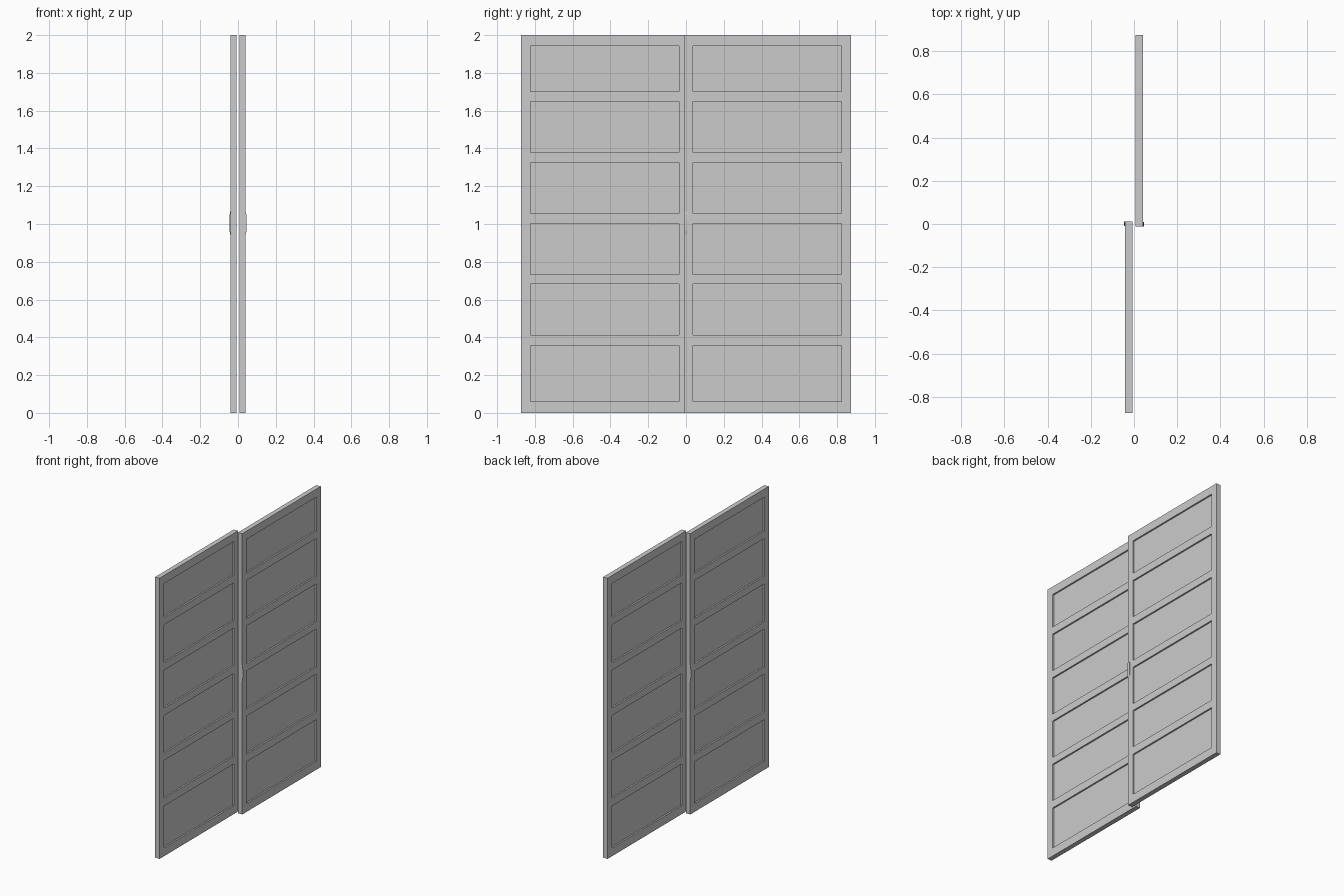
import bpy
import bmesh
import math
from mathutils import Matrix, Vector

cube = bpy.data.objects.get("Cube")
if cube:
    bpy.data.objects.remove(cube, do_unlink=True)

grey = bpy.data.materials.new("plain grey")
grey.use_nodes = True
COLOUR = (0.6, 0.6, 0.6, 1.0)
grey.diffuse_color = COLOUR
grey.node_tree.nodes["Principled BSDF"].inputs["Base Color"].default_value = COLOUR

# Door leaf measures
X_IN, X_OUT = 0.007, 0.041
RECESS = 0.011
Y_CUTS = [-0.011, 0.037, 0.823, 0.873]
OPENINGS = [(0.06, 0.357), (0.412, 0.682), (0.733, 1.003),
            (1.055, 1.325), (1.378, 1.648), (1.702, 1.942)]
Z_CUTS = [0.0] + [z for pair in OPENINGS for z in pair] + [2.0]


def finish(bm, name, turn):
    """Turn a part half round for the second leaf and make it an object."""
    bmesh.ops.transform(bm, matrix=Matrix.Rotation(turn, 4, 'Z'), verts=bm.verts)
    bmesh.ops.recalc_face_normals(bm, faces=bm.faces)
    mesh = bpy.data.meshes.new(name)
    bm.to_mesh(mesh)
    bm.free()
    mesh.materials.append(grey)
    obj = bpy.data.objects.new(name, mesh)
    bpy.context.collection.objects.link(obj)
    return obj


def add_box(bm, low, high):
    low, high = Vector(low), Vector(high)
    size = high - low
    matrix = Matrix.Translation((low + high) / 2) @ Matrix.Diagonal((*size, 1))
    bmesh.ops.create_cube(bm, size=1, matrix=matrix)


def door_frame(name, turn):
    """Grid of stiles and rails with the openings left out, then thickened."""
    bm = bmesh.new()
    grid = [[bm.verts.new((X_IN, y, z)) for z in Z_CUTS] for y in Y_CUTS]
    for i in range(len(Y_CUTS) - 1):
        for j in range(len(Z_CUTS) - 1):
            if i == 1 and j % 2 == 1:
                continue
            bm.faces.new((grid[i][j], grid[i + 1][j],
                          grid[i + 1][j + 1], grid[i][j + 1]))
    result = bmesh.ops.extrude_face_region(bm, geom=bm.faces[:], use_keep_orig=True)
    moved = [v for v in result["geom"] if isinstance(v, bmesh.types.BMVert)]
    bmesh.ops.translate(bm, verts=moved, vec=(X_OUT - X_IN, 0, 0))
    finish(bm, name, turn)


def door_panels(name, turn):
    """Thin infill panels, set back from both sides of the frame."""
    bm = bmesh.new()
    for bottom, top in OPENINGS:
        add_box(bm, (X_IN + RECESS, Y_CUTS[1], bottom),
                (X_OUT - RECESS, Y_CUTS[2], top))
    finish(bm, name, turn)


def door_pull(name, turn):
    """Small bowed grip on the outer face beside the meeting edge."""
    bm = bmesh.new()
    bottom, top, steps = 0.945, 1.065, 8
    points = [(X_OUT - 0.002, bottom)]
    for k in range(steps + 1):
        t = k / steps
        points.append((X_OUT + 0.005 * math.sin(math.pi * t) ** 0.5,
                       bottom + (top - bottom) * t))
    points.append((X_OUT - 0.002, top))
    profile = bm.faces.new([bm.verts.new((x, Y_CUTS[0], z)) for x, z in points])
    result = bmesh.ops.extrude_face_region(bm, geom=[profile], use_keep_orig=True)
    moved = [v for v in result["geom"] if isinstance(v, bmesh.types.BMVert)]
    bmesh.ops.translate(bm, verts=moved, vec=(0, 0.02, 0))
    finish(bm, name, turn)


# Two overlapping leaves, the second turned half round
for side, turn in (("left", 0.0), ("right", math.pi)):
    door_frame(side + "_door_frame", turn)
    door_panels(side + "_door_panels", turn)
    door_pull(side + "_door_pull", turn)
